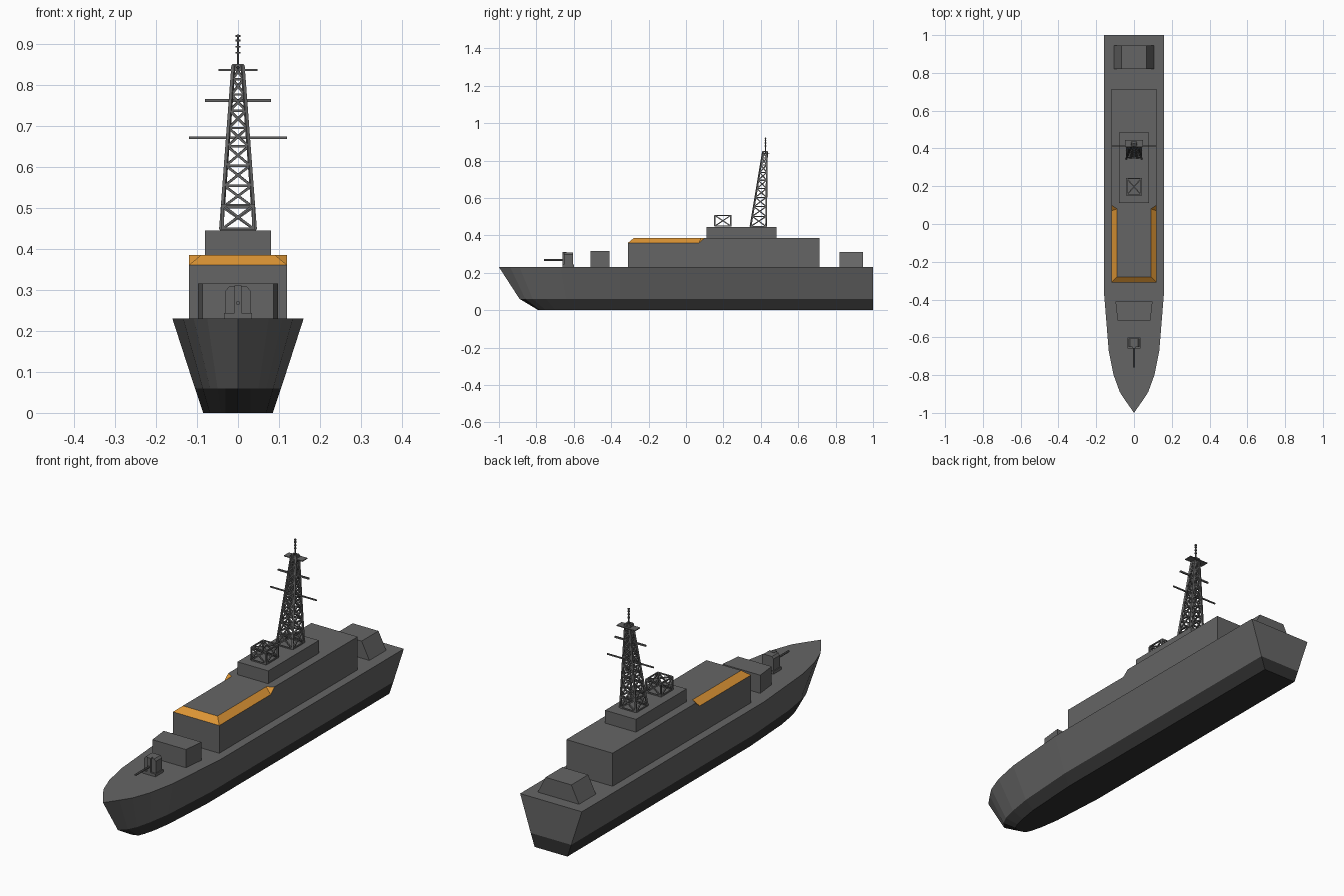
import bpy, bmesh, math
from mathutils import Vector

if "Cube" in bpy.data.objects:
    bpy.data.objects.remove(bpy.data.objects["Cube"])


def material(name, rgb):
    m = bpy.data.materials.new(name)
    m.diffuse_color = (*rgb, 1)
    m.use_nodes = True
    m.node_tree.nodes["Principled BSDF"].inputs["Base Color"].default_value = m.diffuse_color
    return m


GREY = material("hull grey", (0.13, 0.13, 0.13))
BLACK = material("underwater black", (0.03, 0.03, 0.03))
ORANGE = material("bridge window orange", (0.72, 0.30, 0.035))


def finish(name, bm, mats=(GREY,), rule=None):
    bmesh.ops.recalc_face_normals(bm, faces=bm.faces)
    for f in bm.faces:
        if rule:
            f.material_index = rule(f)
    me = bpy.data.meshes.new(name)
    bm.to_mesh(me)
    bm.free()
    for m in mats:
        me.materials.append(m)
    ob = bpy.data.objects.new(name, me)
    bpy.context.collection.objects.link(ob)
    return ob


def loft(bm, rings):
    """Closed solid through rings of equal point count."""
    vs = [[bm.verts.new(p) for p in r] for r in rings]
    n = len(vs[0])
    for a, b in zip(vs, vs[1:]):
        for i in range(n):
            j = (i + 1) % n
            bm.faces.new((a[i], a[j], b[j], b[i]))
    bm.faces.new(vs[0][::-1])
    bm.faces.new(vs[-1])


def block(name, y0, y1, z0, z1, front, back, top_front=None, top_back=None):
    """Box with separate half-widths front/back and bottom/top."""
    bm = bmesh.new()
    tf = front if top_front is None else top_front
    tb = back if top_back is None else top_back
    ring = lambda f, b, z: [(-f, y0, z), (f, y0, z), (b, y1, z), (-b, y1, z)]
    loft(bm, [ring(front, back, z0), ring(tf, tb, z1)])
    return finish(name, bm)


def strut(bm, a, b, r, sides=4):
    """Bar between two points."""
    a, b = Vector(a), Vector(b)
    q = (b - a).to_track_quat('Z', 'Y')
    off = [q @ Vector((r * math.cos(t), r * math.sin(t), 0))
           for t in (2 * math.pi * (i + 0.5) / sides for i in range(sides))]
    loft(bm, [[a + o for o in off], [b + o for o in off]])


# Hull: three outlines (y, half width) for keel, waterline and deck
levels = [
    (0.0, [(-.79, 0), (-.78, .03), (-.75, .042), (-.70, .055), (-.61, .069), (-.35, .085), (1, .085)]),
    (0.06, [(-.89, 0), (-.86, .03), (-.82, .05), (-.75, .068), (-.64, .086), (-.35, .105), (1, .105)]),
    (0.23, [(-1, 0), (-.94, .042), (-.89, .075), (-.80, .108), (-.67, .134), (-.35, .16), (1, .16)]),
]
bm = bmesh.new()
loft(bm, [[(x, y, z) for y, x in st] + [(-x, y, z) for y, x in st[:0:-1]]
          for z, st in levels])
finish("hull", bm, (GREY, BLACK),
       lambda f: 1 if max(v.co.z for v in f.verts) < 0.07 else 0)

# Main superstructure with chamfered, orange bridge edge
bm = bmesh.new()
W, w, Y0, Y1, ZB, ZM, ZT = .12, .09, -.31, .715, .23, .36, .385
side_pts = [(W, Y0, ZB), (W, Y1, ZB), (W, Y1, ZT), (W, .10, ZT), (W, .07, ZM),
            (W, Y0, ZM), (w, -.28, ZT), (w, .08, ZT)]
R = [bm.verts.new(p) for p in side_pts]
L = [bm.verts.new((-x, y, z)) for x, y, z in side_pts]
for S in (R, L):
    bm.faces.new(S[:6])
    bm.faces.new((S[5], S[4], S[7], S[6])).material_index = 1
    bm.faces.new((S[4], S[3], S[7])).material_index = 1
bm.faces.new((R[0], R[1], L[1], L[0]))
bm.faces.new((R[1], R[2], L[2], L[1]))
bm.faces.new((R[0], R[5], L[5], L[0]))
bm.faces.new((R[5], R[6], L[6], L[5])).material_index = 1
bm.faces.new((R[6], R[7], L[7], L[6]))
bm.faces.new((R[7], R[3], R[2], L[2], L[3], L[7]))
finish("superstructure", bm, (GREY, ORANGE))

# Deck houses
block("upper_deckhouse", .11, .485, .385, .445, .08, .08)
block("forward_deckhouse", -.51, -.41, .23, .315, .087, .098)
block("aft_deckhouse", .82, .945, .23, .31, .107, .107, .067, .067)

# Gun
block("gun_base", -.66, -.60, .23, .243, .034, .034)
bm = bmesh.new()
prof = [(-.03, .243), (.03, .243), (.03, .298), (.022, .308), (-.022, .308), (-.03, .298)]
loft(bm, [[(x, y, z) for x, z in prof] for y in (-.652, -.605)])
finish("gun_turret", bm)
block("gun_mantlet", -.66, -.64, .243, .31, .009, .009)
bm = bmesh.new()
strut(bm, (0, -.65, .268), (0, -.76, .268), .005, 8)
finish("gun_barrel", bm)


def lattice(bm, rings, leg, brace, caps=False):
    """Braced four-legged frame through square rings."""
    for k, r in enumerate(rings):
        for i in range(4):
            j = (i + 1) % 4
            strut(bm, r[i], r[j], brace)
            if k + 1 < len(rings):
                u = rings[k + 1]
                strut(bm, r[i], u[i], leg)
                strut(bm, r[i], u[j], brace)
                strut(bm, r[j], u[i], brace)
    if caps:
        strut(bm, rings[-1][0], rings[-1][2], brace)
        strut(bm, rings[-1][1], rings[-1][3], brace)


def square(x, y0, y1, z):
    return [Vector(p) for p in ((-x, y0, z), (x, y0, z), (x, y1, z), (-x, y1, z))]


# Radar cage
bm = bmesh.new()
lattice(bm, [square(.038, .154, .24, z) for z in (.449, .507)], .005, .004, True)
finish("radar_cage", bm)

# Lattice mast, bays shrinking upward
bm = bmesh.new()
rings = []
for i in range(10):
    t = i / 9
    t = 1.25 * t - .25 * t * t
    rings.append(square(.041 - .030 * t, .345 + .067 * t, .428 + .005 * t, .447 + .401 * t))
lattice(bm, rings, .0055, .0042)
finish("lattice_mast", bm)

# Yards and platform
for name, z, half, r in (("lower_yard", .671, .12, .004), ("middle_yard", .762, .08, .005)):
    bm = bmesh.new()
    strut(bm, (-half, .412, z), (half, .412, z), r)
    finish(name, bm)
block("mast_platform", .408, .446, .834, .838, .048, .048)

# Pole with aerial discs
bm = bmesh.new()
strut(bm, (0, .424, .84), (0, .424, .922), .003, 8)
for z in (.878, .893, .908, .919):
    strut(bm, (0, .424, z - .002), (0, .424, z + .002), .006, 8)
finish("mast_aerial", bm)
